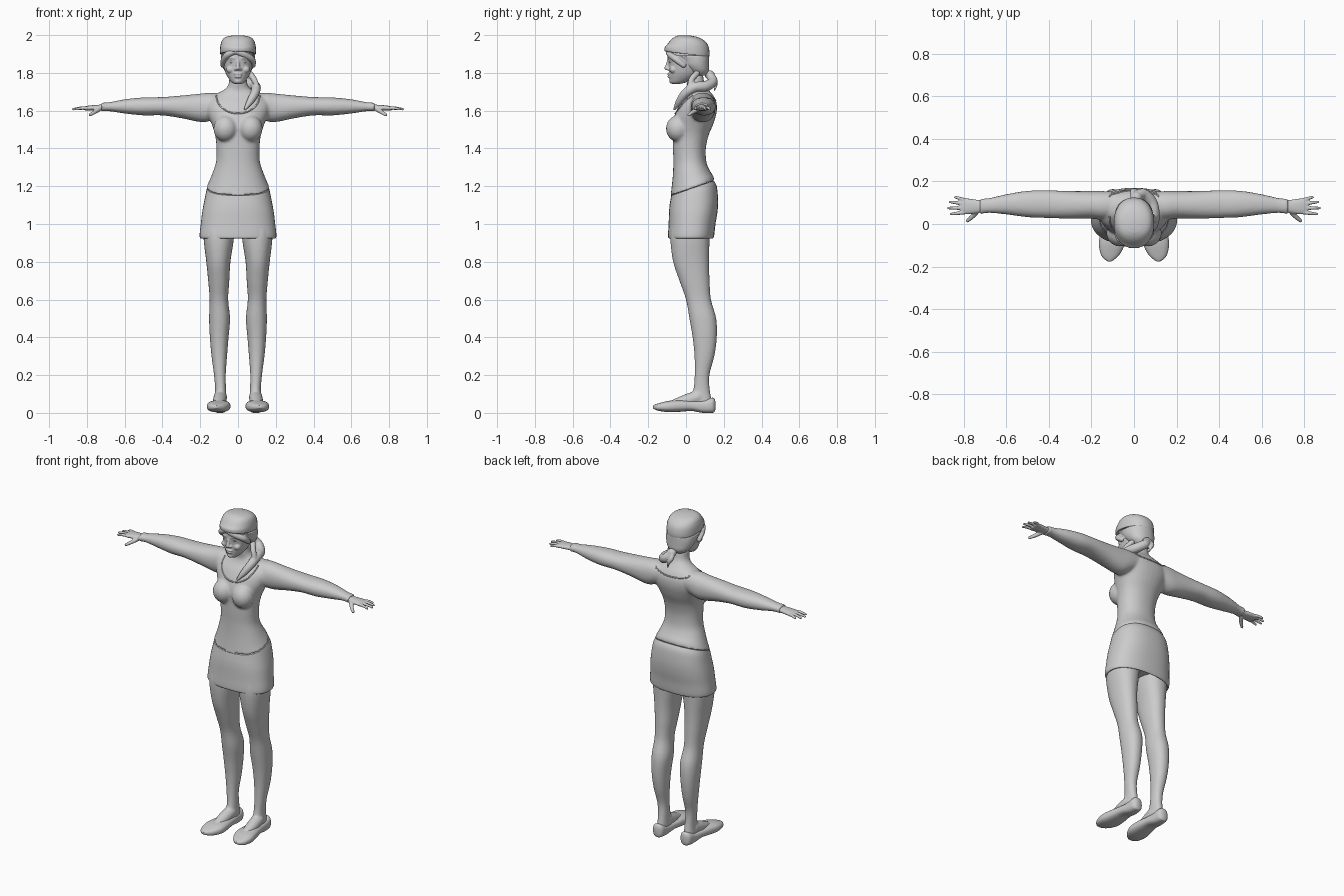
import bpy, bmesh, math
from mathutils import Vector, Quaternion, Matrix

AXES = {'z': lambda t, u, v: (u, v, t), 'x': lambda t, u, v: (t, u, v), 'y': lambda t, u, v: (u, t, v)}


def spline(rows, steps):
    """Catmull-Rom interpolation through rows of numbers."""
    out = []
    for i in range(len(rows) - 1):
        a, b, c, d = (rows[max(i - 1, 0)], rows[i], rows[i + 1], rows[min(i + 2, len(rows) - 1)])
        for s in range(steps):
            t = s / steps
            out.append([q + .5 * t * (r - p + t * (2 * p - 5 * q + 4 * r - w + t * (3 * (q - r) + w - p)))
                        for p, q, r, w in zip(a, b, c, d)])
    return out + [list(rows[-1])]


def skin(bm, rings):
    rings = [[bm.verts.new(p) for p in r] for r in rings]
    n = len(rings[0])
    faces = [bm.faces.new(rings[0][::-1]), bm.faces.new(rings[-1])]
    for a, b in zip(rings, rings[1:]):
        for i in range(n):
            j = (i + 1) % n
            faces.append(bm.faces.new((a[i], a[j], b[j], b[i])))
    bmesh.ops.recalc_face_normals(bm, faces=faces)


def loft(bm, axis, rows, p=2.2, n=32, steps=4):
    """Rows: position, u min, u max, v min, v max, optional tilt along v."""
    rings = []
    for t, u0, u1, v0, v1, k in spline([(list(r) + [0])[:6] for r in rows], steps):
        ring = []
        for i in range(n):
            c, s = math.cos(math.tau * i / n), math.sin(math.tau * i / n)
            u = (u1 - u0) / 2 * math.copysign(abs(c) ** (2 / p), c)
            v = (v1 - v0) / 2 * math.copysign(abs(s) ** (2 / p), s)
            ring.append(AXES[axis](t + k * v, (u0 + u1) / 2 + u, (v0 + v1) / 2 + v))
        rings.append(ring)
    skin(bm, rings)


def sym(rows):
    return [(r[0], -r[1], *r[1:]) for r in rows]


def tube(bm, rows, n=12, steps=4):
    """Rows: x, y, z, radius; the ends are rounded."""
    pts = spline(rows, steps)
    P = [Vector(r[:3]) for r in pts]
    d0, d1 = (P[0] - P[1]).normalized(), (P[-1] - P[-2]).normalized()
    P = [P[0] + d0 * pts[0][3] * .7] + P + [P[-1] + d1 * pts[-1][3] * .7]
    R = [pts[0][3] * .45] + [r[3] for r in pts] + [pts[-1][3] * .45]
    q, prev, rings = Quaternion(), Vector((0, 0, 1)), []
    for i, (c, r) in enumerate(zip(P, R)):
        d = (P[min(i + 1, len(P) - 1)] - P[max(i - 1, 0)]).normalized()
        q = prev.rotation_difference(d) @ q
        prev = d
        rings.append([c + q @ Vector((r * math.cos(math.tau * k / n), r * math.sin(math.tau * k / n), 0))
                      for k in range(n)])
    skin(bm, rings)


def ball(bm, c, r):
    bmesh.ops.create_uvsphere(bm, u_segments=24, v_segments=14, radius=1,
                              matrix=Matrix.Translation(c) @ Matrix.Diagonal((*r, 1)))


def finish(bm, name, mirror=False, voxel=0, smooth=0, angle=50):
    me = bpy.data.meshes.new(name)
    bm.to_mesh(me)
    bm.free()
    ob = bpy.data.objects.new(name, me)
    bpy.context.collection.objects.link(ob)
    for o in bpy.context.selected_objects:
        o.select_set(False)
    ob.select_set(True)
    bpy.context.view_layer.objects.active = ob
    if voxel:
        bpy.ops.object.shade_smooth()
    else:
        bpy.ops.object.shade_smooth_by_angle(angle=math.radians(angle))
    if mirror:
        ob.modifiers.new("mirror", 'MIRROR').use_mirror_merge = False
    if voxel:
        m = ob.modifiers.new("fuse", 'REMESH')
        m.mode, m.voxel_size, m.use_smooth_shade = 'VOXEL', voxel, True
        s = ob.modifiers.new("soften", 'SMOOTH')
        s.factor, s.iterations = .5, smooth
    return ob


# Upper body: shirt, bust, neck and arms fused into one skin
bm = bmesh.new()
loft(bm, 'z', sym([(1.19, .168, -.082, .15, .35), (1.22, .155, -.077, .145, .3), (1.27, .135, -.07, .125, .15),
                   (1.33, .116, -.067, .108), (1.40, .114, -.069, .105), (1.47, .121, -.07, .12),
                   (1.53, .14, -.072, .145), (1.59, .165, -.055, .162), (1.64, .17, -.03, .162),
                   (1.68, .13, 0, .145), (1.71, .075, .01, .12), (1.74, .05, .005, .1), (1.79, .046, 0, .09)]))
for s in (-1, 1):
    ball(bm, (s * .066, -.042, 1.505), (.064, .064, .07))
    loft(bm, 'x', [(s * x, *r) for x, *r in [
        (.08, .03, .15, 1.58, 1.69), (.15, .02, .155, 1.545, 1.695), (.2, .025, .155, 1.54, 1.69),
        (.3, .025, .155, 1.56, 1.68), (.4, .028, .158, 1.575, 1.672), (.5, .032, .156, 1.575, 1.67),
        (.6, .045, .14, 1.585, 1.66), (.68, .052, .122, 1.597, 1.645), (.725, .046, .12, 1.595, 1.642)]])
body = finish(bm, "upper_body", voxel=.008, smooth=4)

# Neckline trim, laid on the chest and back by ray casting
bpy.context.view_layer.update()
ev = body.evaluated_get(bpy.context.evaluated_depsgraph_get())
bm = bmesh.new()
for side, drop in ((-1, .095), (1, .025)):
    line = []
    for i in range(17):
        a = math.pi * i / 16
        hit, loc, nor, _ = ev.ray_cast(Vector((.115 * math.cos(a), side, 1.68 - drop * math.sin(a))),
                                       Vector((0, -side, 0)))
        if hit:
            line.append((*loc, .004))
    if len(line) > 2:
        tube(bm, line, n=8, steps=2)
finish(bm, "neckline")

# Hands with spread fingers
bm = bmesh.new()
loft(bm, 'x', [(.70, .058, .113, 1.602, 1.637), (.73, .052, .113, 1.6, 1.632),
               (.78, .046, .12, 1.6, 1.628), (.815, .048, .12, 1.602, 1.622)])
for y, tx, ty in ((.055, .86, .047), (.075, .875, .075), (.094, .866, .104), (.111, .842, .127)):
    tube(bm, [(.79, y, 1.612, .0095), ((.79 + tx) / 2, (y + ty) / 2, 1.614, .0085), (tx, ty, 1.607, .0065)])
tube(bm, [(.735, .065, 1.61, .014), (.76, .035, 1.592, .011), (.785, .014, 1.577, .008)])
finish(bm, "hands", mirror=True, voxel=.004, smooth=2)

# Skirt with a turned-in hem
bm = bmesh.new()
loft(bm, 'z', sym([(.96, .185, -.075, .13), (.928, .19, -.083, .138), (.926, .2, -.093, .145),
                   (.945, .203, -.095, .15), (1.0, .197, -.092, .156), (1.06, .19, -.09, .166),
                   (1.11, .181, -.087, .17, .1), (1.16, .171, -.083, .163, .3), (1.19, .163, -.078, .147, .35)]),
     p=2.4, n=48)
finish(bm, "skirt")

# Legs
bm = bmesh.new()
loft(bm, 'z', [(1.0, .02, .18, -.075, .13), (.92, .022, .182, -.083, .125), (.8, .04, .168, -.068, .122),
               (.7, .046, .158, -.035, .125), (.6, .052, .15, 0, .132), (.5, .042, .153, .018, .16),
               (.4, .05, .149, .035, .163), (.3, .058, .14, .045, .15), (.2, .065, .127, .046, .124),
               (.12, .063, .121, .038, .126), (.05, .06, .125, .01, .14)])
tube(bm, [(.093, .07, .085, .036), (.097, .01, .066, .036), (.1, -.07, .038, .03)])
finish(bm, "legs", mirror=True, voxel=.007, smooth=3)

# Flat pointed shoes
bm = bmesh.new()
loft(bm, 'y', [(-.176, .107, .122, .026, .038), (-.165, .09, .14, .018, .044), (-.14, .065, .157, .01, .052),
               (-.09, .042, .165, .004, .064), (-.03, .042, .155, .006, .068), (.03, .05, .142, .01, .066),
               (.09, .056, .134, 0, .068), (.135, .06, .13, 0, .08), (.15, .07, .12, .004, .076),
               (.156, .085, .108, .02, .06)], p=2.6)
finish(bm, "shoes", mirror=True)

# Head with jaw, nose, cheeks, lips and eyes
bm = bmesh.new()
loft(bm, 'z', sym([(1.742, .02, -.075, -.03), (1.75, .034, -.083, 0), (1.775, .053, -.088, .05),
                   (1.80, .066, -.09, .075), (1.84, .077, -.092, .095), (1.89, .081, -.097, .1),
                   (1.94, .076, -.085, .095), (1.975, .05, -.05, .06)]))
tube(bm, [(0, -.09, 1.868, .009), (0, -.099, 1.84, .009), (0, -.104, 1.823, .012)])
ball(bm, (0, -.09, 1.794), (.024, .009, .006))
ball(bm, (0, -.089, 1.78), (.02, .009, .006))
ball(bm, (0, -.074, 1.756), (.02, .015, .014))
for s in (-1, 1):
    ball(bm, (s * .012, -.094, 1.82), (.009, .01, .008))
    ball(bm, (s * .04, -.066, 1.818), (.023, .022, .02))
    tube(bm, [(s * .016, -.092, 1.876, .006), (s * .035, -.088, 1.881, .006), (s * .056, -.072, 1.874, .005)])
finish(bm, "head", voxel=.004, smooth=3)
bm = bmesh.new()
for s in (-1, 1):
    ball(bm, (s * .032, -.077, 1.858), (.014, .013, .008))
finish(bm, "eyes")

# Hair and wrapped cap
bm = bmesh.new()
loft(bm, 'z', sym([(1.785, .045, .04, .11), (1.81, .07, .01, .122), (1.84, .085, -.025, .123),
                   (1.87, .09, -.05, .123), (1.893, .092, -.092, .123)]))
for s, x in ((-1, -.01), (1, -.015)):
    tube(bm, [(x, -.092, 1.918, .016), (x + s * .04, -.086, 1.9, .018),
              (s * .073, -.052, 1.872, .018), (s * .08, -.01, 1.838, .014)])
finish(bm, "hair", voxel=.005, smooth=3)
bm = bmesh.new()
loft(bm, 'z', sym([(1.9, .088, -.1, .118, -.12), (1.901, .094, -.112, .123, -.12), (1.925, .095, -.113, .124, -.08),
                   (1.95, .092, -.1, .115), (1.975, .083, -.08, .092), (1.99, .064, -.06, .06),
                   (1.998, .03, -.04, .02)]))
finish(bm, "cap")

# Tied tail sweeping over the shoulder to the chest
bm = bmesh.new()
ball(bm, (.01, .125, 1.79), (.028, .027, .024))
tube(bm, [(.01, .125, 1.79, .022), (.04, .142, 1.755, .026), (.08, .105, 1.73, .028), (.095, .05, 1.725, .026),
          (.09, 0, 1.695, .024), (.065, -.035, 1.65, .019), (.035, -.062, 1.605, .006)], n=16)
tube(bm, [(.0, .13, 1.79, .014), (-.005, .152, 1.765, .014), (.01, .158, 1.735, .009), (.02, .15, 1.705, .004)])
tube(bm, [(.06, .06, 1.8, .016), (.085, .03, 1.765, .016), (.1, .015, 1.72, .013), (.08, -.03, 1.665, .008)])
finish(bm, "hair_tail", voxel=.005, smooth=2)
